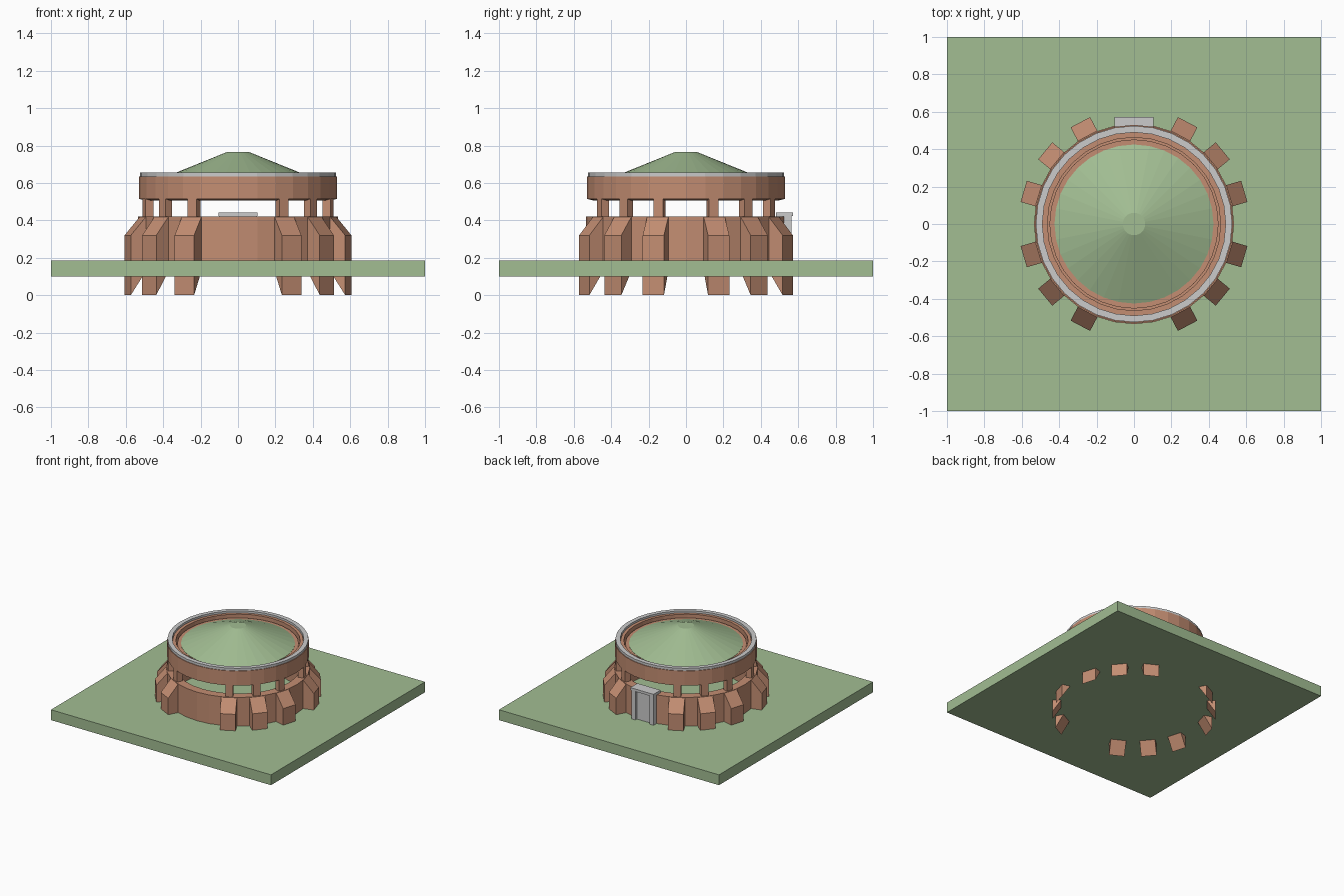
import bpy, bmesh, math
from mathutils import Matrix

if "Cube" in bpy.data.objects:
    bpy.data.objects.remove(bpy.data.objects["Cube"])


def material(name, color):
    m = bpy.data.materials.new(name)
    m.diffuse_color = color
    m.use_nodes = True
    m.node_tree.nodes["Principled BSDF"].inputs["Base Color"].default_value = m.diffuse_color
    return m


clay = material("clay", (0.55, 0.27, 0.17, 1))
green = material("green", (0.36, 0.51, 0.29, 1))


def finish(name, bm, mat=None):
    bmesh.ops.recalc_face_normals(bm, faces=bm.faces)
    me = bpy.data.meshes.new(name)
    bm.to_mesh(me)
    bm.free()
    if mat:
        me.materials.append(mat)
    ob = bpy.data.objects.new(name, me)
    bpy.context.collection.objects.link(ob)
    return ob


def box(name, x0, x1, y0, y1, z0, z1, mat=None, turn=0):
    bm = bmesh.new()
    bmesh.ops.create_cube(bm, size=1)
    for v in bm.verts:
        v.co.x = x0 if v.co.x < 0 else x1
        v.co.y = y0 if v.co.y < 0 else y1
        v.co.z = z0 if v.co.z < 0 else z1
    bm.transform(Matrix.Rotation(turn, 4, 'Z'))
    return finish(name, bm, mat)


def lathe(name, profile, mat=None, closed=True, n=32):
    """Revolve an (r, z) profile; closed profiles make rings, open ones are capped."""
    bm = bmesh.new()
    rings = [[bm.verts.new((r * math.cos(2 * math.pi * i / n), r * math.sin(2 * math.pi * i / n), z))
              for i in range(n)] for r, z in profile]
    pairs = list(zip(rings, rings[1:]))
    if closed:
        pairs.append((rings[-1], rings[0]))
    else:
        bm.faces.new(rings[0])
        bm.faces.new(rings[-1])
    for a, b in pairs:
        for i in range(n):
            j = (i + 1) % n
            bm.faces.new((a[i], a[j], b[j], b[i]))
    return finish(name, bm, mat)


def prism(name, profile, width, mat, turn):
    """Extrude a radial (r, z) outline sideways and turn it about z."""
    bm = bmesh.new()
    sides = [[bm.verts.new((r, s * width / 2, z)) for r, z in profile] for s in (-1, 1)]
    for s in sides:
        bm.faces.new(s)
    for i in range(len(profile)):
        j = (i + 1) % len(profile)
        bm.faces.new((sides[0][i], sides[0][j], sides[1][j], sides[1][i]))
    bm.transform(Matrix.Rotation(turn, 4, 'Z'))
    return finish(name, bm, mat)


# Ground slab
box("ground_slab", -1, 1, -1, 1, 0.10, 0.185, green)

# Lower wall
lathe("lower_wall", [(0.535, 0.15), (0.535, 0.42), (0.465, 0.42), (0.465, 0.15)], clay)

# Buttresses and short columns, leaving gaps at front and back
for k in range(4):
    for deg in (16.5, 39.5, 62.2):
        a = math.radians(deg if k % 2 == 0 else 180 - deg) + (math.pi if k > 1 else 0)
        prism("buttress", [(0.615, 0), (0.615, 0.32), (0.53, 0.42), (0.50, 0.42),
                           (0.50, 0.185), (0.53, 0.13)], 0.118, clay, a)
        box("column", 0.48, 0.525, -0.027, 0.027, 0.41, 0.515, clay, a)

# Upper ring with stepped inside, and its grey rim
lathe("upper_ring", [(0.49, 0.505), (0.53, 0.515), (0.53, 0.635), (0.487, 0.635),
                     (0.487, 0.64), (0.463, 0.64), (0.463, 0.505)], clay)
lathe("rim", [(0.525, 0.63), (0.525, 0.655), (0.49, 0.655), (0.49, 0.63)])

# Roof base and cone
lathe("roof_base", [(0.463, 0.505), (0.463, 0.57), (0.452, 0.57), (0.452, 0.615), (0.40, 0.615)],
      clay, closed=False)
lathe("roof_cone", [(0.425, 0.614), (0.425, 0.617), (0.06, 0.765)], green, closed=False)

# Doorway at the back
box("door_lintel", -0.105, 0.105, 0.48, 0.572, 0.422, 0.443)
for x in (-0.0825, 0.0825):
    box("door_jamb", x - 0.018, x + 0.018, 0.48, 0.565, 0.18, 0.425)
box("door_panel", -0.07, 0.07, 0.48, 0.545, 0.18, 0.425)
